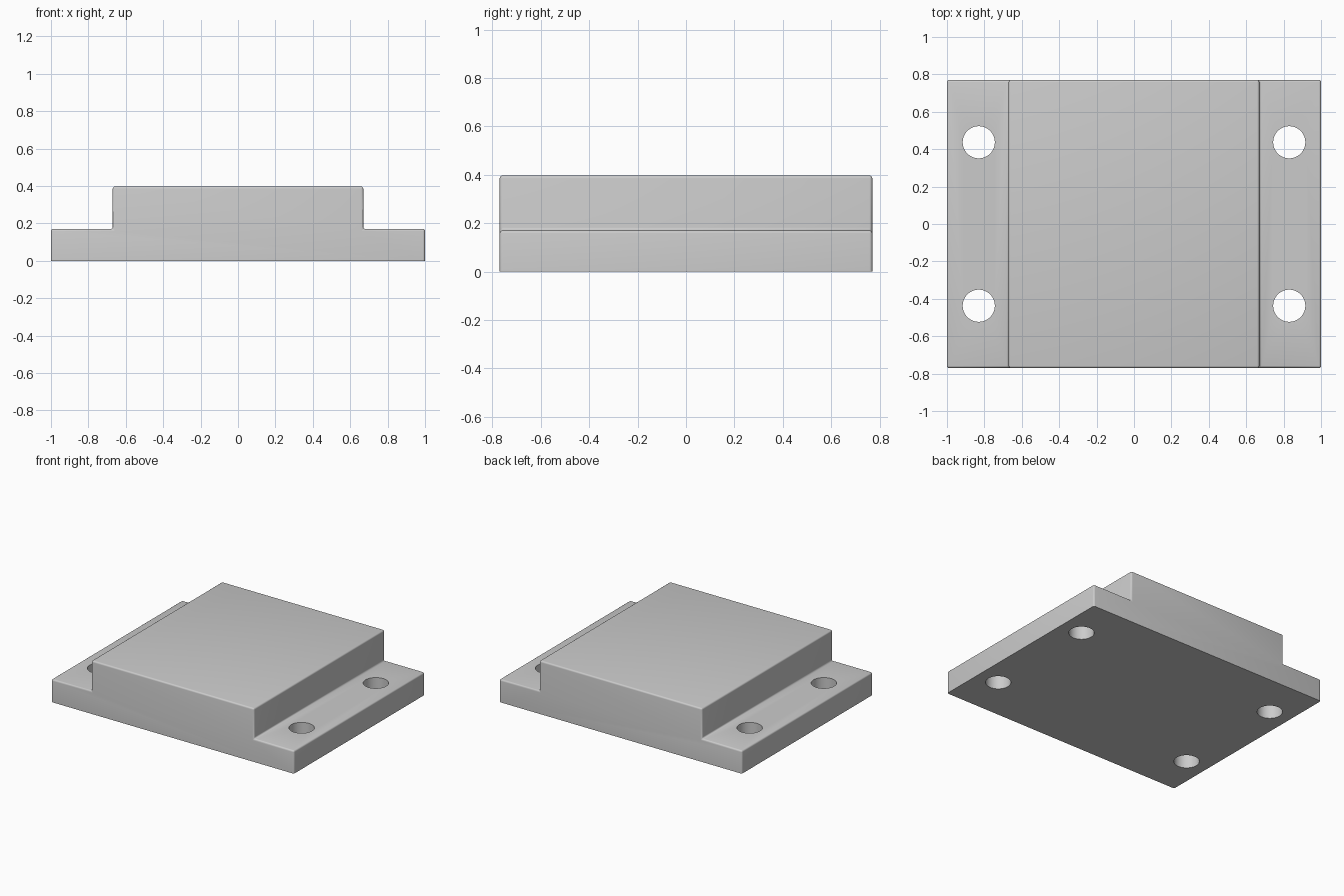
import bpy, bmesh

cube = bpy.data.objects.get("Cube")
if cube:
    bpy.data.objects.remove(cube)

HALF_X, HALF_Y = 1.0, 0.77
STEP_X, FLANGE_Z, TOP_Z = 0.67, 0.17, 0.397
FILLET = 0.012
HOLE_X, HOLE_Y, HOLE_R = 0.83, 0.437, 0.086

# Single grey finish
grey = bpy.data.materials.new("plain_grey")
grey.use_nodes = True
colour = (0.6, 0.6, 0.6, 1)
grey.diffuse_color = colour
grey.node_tree.nodes["Principled BSDF"].inputs["Base Color"].default_value = colour


def make_object(name, bm):
    bmesh.ops.recalc_face_normals(bm, faces=bm.faces)
    mesh = bpy.data.meshes.new(name)
    bm.to_mesh(mesh)
    bm.free()
    mesh.materials.append(grey)
    obj = bpy.data.objects.new(name, mesh)
    bpy.context.collection.objects.link(obj)
    return obj


# Stepped block: half profile mirrored, then extruded front to back
half = [(HALF_X, 0), (HALF_X, FLANGE_Z), (STEP_X, FLANGE_Z), (STEP_X, TOP_Z)]
profile = half + [(-x, z) for x, z in reversed(half)]
bm = bmesh.new()
face = bm.faces.new([bm.verts.new((x, -HALF_Y, z)) for x, z in profile])
extruded = bmesh.ops.extrude_face_region(bm, geom=[face])["geom"]
bmesh.ops.translate(bm, vec=(0, 2 * HALF_Y, 0),
                    verts=[g for g in extruded if isinstance(g, bmesh.types.BMVert)])
bmesh.ops.recalc_face_normals(bm, faces=bm.faces)

# Small fillets everywhere except around the flat underside
edges = [e for e in bm.edges if max(v.co.z for v in e.verts) > 0.01]
bmesh.ops.bevel(bm, geom=edges, offset=FILLET, segments=4, profile=0.5,
                affect='EDGES', clamp_overlap=True)
block = make_object("mounting_block", bm)

# Four bolt hole cutters
bm = bmesh.new()
for sx in (-1, 1):
    for sy in (-1, 1):
        made = bmesh.ops.create_cone(bm, cap_ends=True, segments=48, radius1=HOLE_R,
                                     radius2=HOLE_R, depth=1)
        bmesh.ops.translate(bm, vec=(sx * HOLE_X, sy * HOLE_Y, 0), verts=made["verts"])
cutter = make_object("bolt_hole_cutter", bm)
cutter.hide_render = True
cutter.hide_set(True)

# Drill the holes through the flanges
drill = block.modifiers.new("bolt_holes", 'BOOLEAN')
drill.operation = 'DIFFERENCE'
drill.solver = 'EXACT'
drill.object = cutter

bpy.ops.object.select_all(action='DESELECT')
block.select_set(True)
bpy.context.view_layer.objects.active = block
bpy.ops.object.modifier_apply(modifier=drill.name)
bpy.data.objects.remove(cutter)
bpy.ops.object.shade_smooth_by_angle(angle=0.6)
